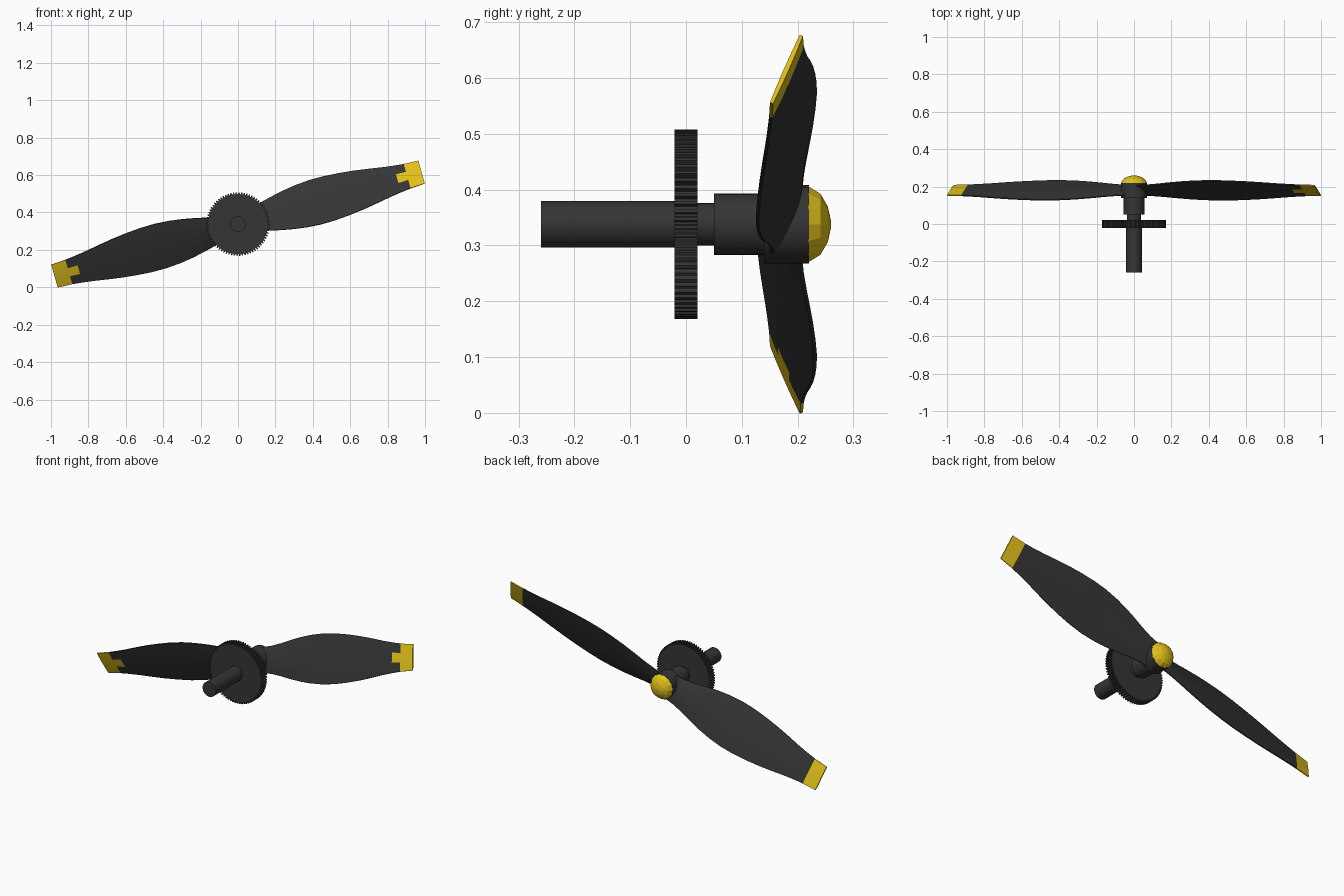
import bpy, bmesh
from math import sin, cos, pi, radians

if "Cube" in bpy.data.objects:
    bpy.data.objects.remove(bpy.data.objects["Cube"])

ZC = 0.338                      # height of the shaft axis


def material(name, rgb):
    m = bpy.data.materials.new(name)
    m.diffuse_color = (*rgb, 1)
    m.use_nodes = True
    m.node_tree.nodes["Principled BSDF"].inputs["Base Color"].default_value = m.diffuse_color
    return m


BLACK = material("dark_grey", (0.035, 0.035, 0.035))
YELLOW = material("yellow", (0.75, 0.53, 0.01))


def finish(name, bm, mats, angle=None):
    bmesh.ops.recalc_face_normals(bm, faces=bm.faces)
    me = bpy.data.meshes.new(name)
    bm.to_mesh(me)
    bm.free()
    for m in mats:
        me.materials.append(m)
    ob = bpy.data.objects.new(name, me)
    bpy.context.collection.objects.link(ob)
    if angle:
        bpy.ops.object.select_all(action='DESELECT')
        ob.select_set(True)
        bpy.context.view_layer.objects.active = ob
        bpy.ops.object.shade_smooth_by_angle(angle=radians(angle))
    return ob


def bridge(bm, a, b):
    n = len(a)
    return [bm.faces.new((a[i], a[(i + 1) % n], b[(i + 1) % n], b[i])) for i in range(n)]


def lathe(name, profile, sides, mat, angle=None):
    """Closed solid turned round the shaft axis; profile is (y, radius)."""
    bm = bmesh.new()
    rings = [[bm.verts.new((r * cos(2 * pi * i / sides), y, ZC + r * sin(2 * pi * i / sides)))
              for i in range(sides)] for y, r in profile]
    for a, b in zip(rings, rings[1:]):
        bridge(bm, a, b)
    bm.faces.new(rings[0])
    bm.faces.new(rings[-1])
    return finish(name, bm, [mat], angle)


# shaft, neck and stepped hub
lathe("shaft", [(-0.26, 0.042), (-0.01, 0.042)], 32, BLACK, 30)
lathe("neck", [(0.0, 0.038), (0.06, 0.038)], 32, BLACK, 30)
lathe("hub", [(0.05, 0.055), (0.16, 0.055)], 32, BLACK, 30)
lathe("blade_hub", [(0.14, 0.07), (0.22, 0.07)], 20, BLACK, 30)

# faceted nose cap
lathe("nose_cap", [(0.219, 0.07), (0.241, 0.056), (0.254, 0.033), (0.26, 0.006)], 14, YELLOW)

# toothed wheel
TEETH = 72
bm = bmesh.new()
rings = []
for y in (-0.021, 0.021):
    ring = []
    for t in range(TEETH):
        for frac, r in ((0, 0.160), (0.3, 0.160), (0.45, 0.170), (0.85, 0.170)):
            a = 2 * pi * (t + frac) / TEETH
            ring.append(bm.verts.new((r * cos(a), y, ZC + r * sin(a))))
    rings.append(ring)
bridge(bm, *rings)
for ring in rings:
    bm.faces.new(ring)
finish("gear", bm, [BLACK])

# blade stations: (distance from axis, half chord, centre thickness)
STATIONS = [(0.03, 0.062, 0.03), (0.09, 0.067, 0.028), (0.15, 0.078, 0.025),
            (0.21, 0.092, 0.023), (0.28, 0.106, 0.021), (0.35, 0.116, 0.019),
            (0.43, 0.122, 0.018), (0.51, 0.121, 0.017), (0.59, 0.115, 0.016),
            (0.67, 0.106, 0.015), (0.75, 0.094, 0.014), (0.82, 0.082, 0.013),
            (0.885, 0.073, 0.012), (0.94, 0.067, 0.011), (1.02, 0.063, 0.009)]
SPAN = 6                        # chord divisions on each face
PITCH = radians(23)


def blade(name, turn):
    bm = bmesh.new()
    rings = []
    for u, half, thick in STATIONS:
        half /= cos(PITCH)
        pts = []
        for side in (-1, 1):    # front face, then back face
            for k in range(SPAN + 1):
                s = side * (1 - 2 * k / SPAN)
                pts.append((s * half, side * (0.003 + (thick / 2 - 0.003) * (1 - s * s))))
        ring = []
        for c, t in pts:
            v = c * cos(PITCH) - t * sin(PITCH)
            y = 0.18 + c * sin(PITCH) + t * cos(PITCH)
            ring.append(bm.verts.new((u * cos(turn) - v * sin(turn), y,
                                      ZC + u * sin(turn) + v * cos(turn))))
        rings.append(ring)
    last = len(rings) - 2
    for j in range(last + 1):
        for i, f in enumerate(bridge(bm, rings[j], rings[j + 1])):
            # painted tip, with a notch reaching inward on the front face
            f.material_index = int(j == last or (j == last - 1 and i in (2, 3)))
    bm.faces.new(rings[0])
    bm.faces.new(rings[-1]).material_index = 1
    finish(name, bm, [BLACK, YELLOW], 35)


blade("blade_right", radians(15.8))
blade("blade_left", radians(195.8))
